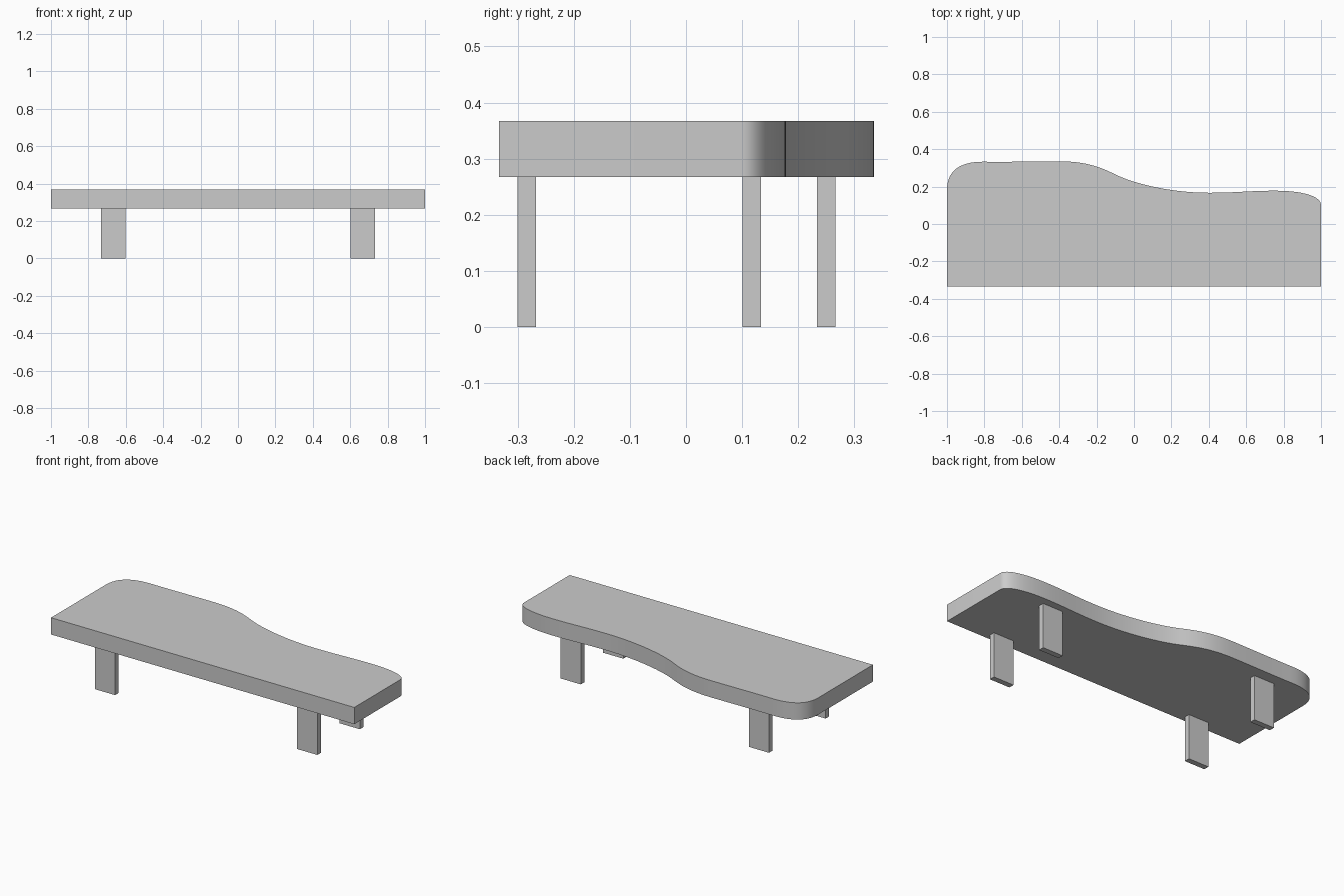
import bpy
import bmesh
from mathutils import Vector
from mathutils.geometry import interpolate_bezier

cube = bpy.data.objects.get("Cube")
if cube:
    bpy.data.objects.remove(cube, do_unlink=True)

grey = bpy.data.materials.new("plain grey")
grey.use_nodes = True
colour = (0.6, 0.6, 0.6, 1)
grey.diffuse_color = colour
grey.node_tree.nodes["Principled BSDF"].inputs["Base Color"].default_value = colour

LEG_TOP, TOP = 0.267, 0.367


def make_object(name, bm):
    bmesh.ops.recalc_face_normals(bm, faces=bm.faces)
    mesh = bpy.data.meshes.new(name)
    bm.to_mesh(mesh)
    bm.free()
    mesh.materials.append(grey)
    obj = bpy.data.objects.new(name, mesh)
    bpy.context.collection.objects.link(obj)
    return obj


# Wavy back edge: each step is two handles and an end point
start = (-1, 0.18)
steps = [
    ((-1, 0.27), (-0.95, 0.335), (-0.8, 0.333)),
    ((-0.68, 0.331), (-0.55, 0.335), (-0.4, 0.335)),
    ((-0.28, 0.335), (-0.2, 0.315), (-0.1, 0.265)),
    ((0, 0.215), (0.2, 0.167), (0.4, 0.167)),
    ((0.55, 0.167), (0.62, 0.178), (0.75, 0.178)),
    ((0.9, 0.178), (1, 0.15), (1, 0.1)),
]
outline = [Vector((*start, 0))]
for handle_a, handle_b, end in steps:
    points = [outline[-1]] + [Vector((*p, 0)) for p in (handle_a, handle_b, end)]
    outline += interpolate_bezier(*points, 17)[1:]
outline += [Vector((1, -0.333, 0)), Vector((-1, -0.333, 0))]

# Table top: outline extruded to a slab
bm = bmesh.new()
base = bm.faces.new([bm.verts.new((p.x, p.y, LEG_TOP)) for p in outline])
slab = bmesh.ops.extrude_face_region(bm, geom=[base], use_keep_orig=True)
raised = [v for v in slab["geom"] if isinstance(v, bmesh.types.BMVert)]
bmesh.ops.translate(bm, verts=raised, vec=(0, 0, TOP - LEG_TOP))
table_top = make_object("table_top", bm)
bpy.context.view_layer.objects.active = table_top
table_top.select_set(True)
bpy.ops.object.shade_smooth_by_angle(angle=0.6)

# Four flat board legs, the back pair following the wavy edge
legs = {
    "front_right_leg": (-0.667, -0.284),
    "front_left_leg": (0.667, -0.284),
    "back_right_leg": (-0.667, 0.25),
    "back_left_leg": (0.667, 0.117),
}
for name, (x, y) in legs.items():
    bm = bmesh.new()
    bmesh.ops.create_cube(bm, size=1)
    bmesh.ops.scale(bm, verts=bm.verts, vec=(0.133, 0.033, LEG_TOP))
    leg = make_object(name, bm)
    leg.location = (x, y, LEG_TOP / 2)
